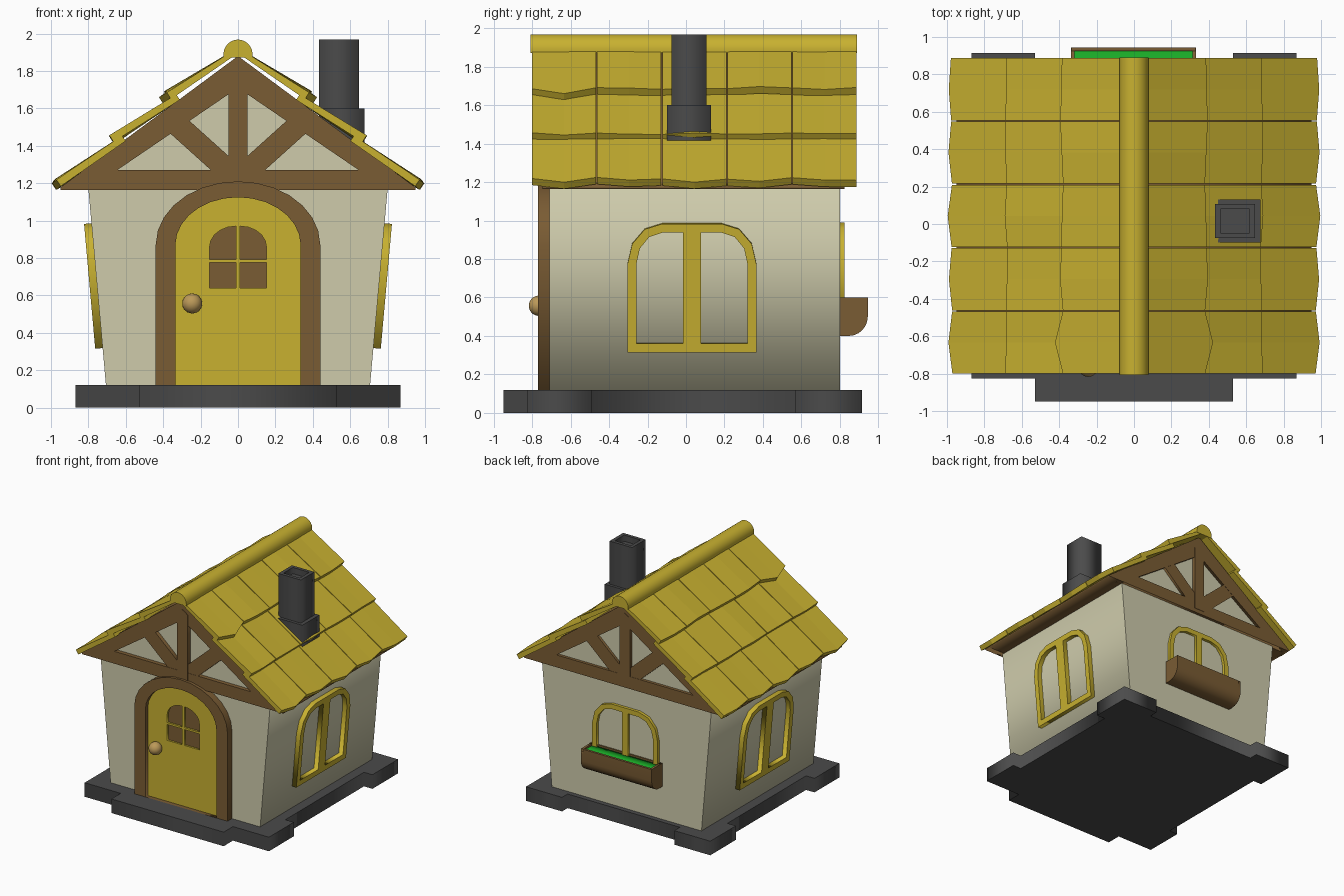
import bpy, bmesh, random
from math import sin, cos, pi, atan
from mathutils import Matrix, Vector

if "Cube" in bpy.data.objects:
    bpy.data.objects.remove(bpy.data.objects["Cube"])

random.seed(4)


def mat(name, r, g, b):
    m = bpy.data.materials.new(name)
    m.diffuse_color = (r, g, b, 1)
    m.use_nodes = True
    m.node_tree.nodes["Principled BSDF"].inputs["Base Color"].default_value = m.diffuse_color
    return m


YELLOW = mat("yellow", .58, .44, .03)
BROWN = mat("brown", .195, .107, .034)
CREAM = mat("cream", .62, .60, .41)
STONE = mat("stone", .07, .07, .07)
GREEN = mat("green", .01, .4, .02)
BRASS = mat("brass", .5, .32, .1)


def finish(name, bm, material, mirror=False, smooth=False):
    bmesh.ops.recalc_face_normals(bm, faces=bm.faces)
    me = bpy.data.meshes.new(name)
    bm.to_mesh(me)
    bm.free()
    me.materials.append(material)
    ob = bpy.data.objects.new(name, me)
    bpy.context.collection.objects.link(ob)
    if mirror:
        ob.modifiers.new("mirror", 'MIRROR').use_mirror_merge = False
    if smooth:
        bpy.ops.object.select_all(action='DESELECT')
        ob.select_set(True)
        bpy.context.view_layer.objects.active = ob
        bpy.ops.object.shade_smooth_by_angle(angle=0.7)
    return ob


def plate(name, loops, a, b, frame, material, mirror=False, smooth=False):
    """Filled outline with holes, extruded from a to b along the frame's local z."""
    cu = bpy.data.curves.new(name, 'CURVE')
    cu.dimensions, cu.fill_mode, cu.extrude = '2D', 'BOTH', abs(b - a) / 2
    for pts in loops:
        sp = cu.splines.new('POLY')
        sp.points.add(len(pts) - 1)
        for p, (x, y) in zip(sp.points, pts):
            p.co = (x, y, 0, 1)
        sp.use_cyclic_u = True
    tmp = bpy.data.objects.new("tmp", cu)
    bpy.context.collection.objects.link(tmp)
    me = bpy.data.meshes.new_from_object(tmp)
    bm = bmesh.new()
    bm.from_mesh(me)
    bpy.data.objects.remove(tmp)
    bpy.data.curves.remove(cu)
    bpy.data.meshes.remove(me)
    bmesh.ops.remove_doubles(bm, verts=bm.verts, dist=1e-5)
    bm.transform(frame @ Matrix.Translation((0, 0, (a + b) / 2)))
    return finish(name, bm, material, mirror, smooth)


def axes(x, y, z, origin=(0, 0, 0)):
    m = Matrix((x, y, z)).transposed().to_4x4()
    m.translation = Vector(origin)
    return m


UP = Matrix.Identity(4)
FRONT = axes((1, 0, 0), (0, 0, 1), (0, -1, 0))      # outline in x,z; depth is -y
SIDE = axes((0, 1, 0), (0, 0, 1), (1, 0, 0))        # outline in y,z; depth is x
T = atan(.0895)
WALL = axes((0, 1, 0), (sin(T), 0, cos(T)), (cos(T), 0, -sin(T)), (.695, .031, 0))


def rect(x0, x1, y0, y1):
    return [(x0, y0), (x1, y0), (x1, y1), (x0, y1)]


def arc(cx, cy, rx, ry, a0, a1, n):
    return [(cx + rx * cos(a0 + (a1 - a0) * i / n), cy + ry * sin(a0 + (a1 - a0) * i / n))
            for i in range(n + 1)]


def flip(pts):
    return [(-x, y) for x, y in reversed(pts)]


# Stone base: corner blocks and front step
half = [(.53, -.95), (.53, -.825), (.87, -.825), (.87, -.49), (.79, -.49), (.79, .57),
        (.87, .57), (.87, .915), (.53, .915), (.53, .84)]
plate("base", [half + flip(half)], 0, .12, UP, STONE)

# Walls flaring outward to the roof, with gables
half = [(.706, .12), (.8, 1.17), (0, 1.74)]
plate("walls", [half[:2] + [half[2]] + flip(half[:2])], -.80, .71, FRONT, CREAM)

# Roof boards
half = [(.80, 1.165), (.95, 1.165), (.95, 1.177)]
plate("roof_boards", [half + [(0, 1.88)] + flip(half) + [(0, 1.71)]], -.825, .745, FRONT, BROWN)

# Gable timbers, front and back
for end, a, b in (("front", .69, .745), ("back", -.825, -.78)):
    plate(end + "_tie_beam", [[(-.95, 1.165), (.95, 1.165), (.80, 1.27), (-.80, 1.27)]],
          a, b, FRONT, BROWN)
    plate(end + "_king_post", [[(-.05, 1.2), (.05, 1.2), (.05, 1.765), (0, 1.8), (-.05, 1.765)]],
          a - .003, b + .004, FRONT, BROWN)
    plate(end + "_braces", [[(.03, 1.167), (.03, 1.327), (.30, 1.57), (.38, 1.482)]],
          a + .002, b - .002, FRONT, BROWN, mirror=True)

# Roof tiles: three overlapping rows of five, with uneven lower edges
ROWS = [((0, 1.925), (.385, 1.685)), ((.33, 1.675), (.68, 1.45)), ((.62, 1.455), (.975, 1.215))]
Y0, STEP = -.803, .3385
for r, (top, low) in enumerate(ROWS):
    d = Vector((low[0] - top[0], 0, low[1] - top[1])).normalized()
    n = Vector((-d.z, 0, d.x))
    wave = []
    for k in range(11):
        slide = random.uniform(-.008, .008) + (.018 if r == 2 and k % 2 else 0)
        if r == 0 and k == 1:
            slide = .045
        wave.append(d * slide + n * random.uniform(-.004, .012))
    bm = bmesh.new()
    for c in range(5):
        ring = []
        for j in range(3):
            y = Y0 + STEP * (c + j / 2) + (.003, 0, -.003)[j]
            t = Vector((top[0], y, top[1]))
            l = Vector((low[0], y, low[1])) + wave[2 * c + j]
            t2 = t - n * .035
            if r == 0:
                t2.x = 0
            ring.append([bm.verts.new(p) for p in (t, l, l - n * .042, t2)])
        for p, q in zip(ring, ring[1:]):
            for i in range(4):
                bm.faces.new((p[i], p[(i + 1) % 4], q[(i + 1) % 4], q[i]))
        bm.faces.new(ring[0])
        bm.faces.new(ring[2][::-1])
    finish("roof_tiles_row_%d" % (r + 1), bm, YELLOW, mirror=True)

# Ridge cap
plate("ridge_cap", [arc(0, 1.888, .078, .08, -.2, pi + .2, 14)], -.89, .808, FRONT, YELLOW, smooth=True)

# Chimney
plate("chimney_foot", [rect(.45, .677, -.1, .13)], 1.36, 1.6, UP, STONE)
plate("chimney_stack", [rect(.434, .646, -.075, .107), rect(.463, .617, -.047, .079)],
      1.5, 1.968, UP, STONE)
plate("chimney_plug", [rect(.46, .62, -.05, .082)], 1.5, 1.915, UP, STONE)


# Windows
def window(w, z0, z1, f, m, rx=.18, ry=.21):
    right = arc(w - rx, z1 - ry, rx, ry, 0, pi / 2, 3)
    pane = [(m, z0 + f), (w - f, z0 + f)] + \
        arc(w - rx, z1 - ry, rx - f, ry - f, 0, pi / 2, 3) + [(m, z1 - f)]
    return [[(-w, z0), (w, z0)] + right + flip(right), pane, flip(pane)]


plate("side_windows", window(.335, .32, .99, .046, .046), -.005, .04, WALL, YELLOW, mirror=True)
plate("back_window", window(.31, .45, .99, .042, .028), -.825, -.79, FRONT, YELLOW)

# Flower box on the back wall
curve = arc(.845, .5, .1, .1, -pi / 2, 0, 6)
inner = arc(.845, .5, .08, .08, -pi / 2, 0, 6)
outline = [(.79, .6), (.79, .4)] + curve + [(.945, .6)]
trough = outline + [(.925, .6)] + inner[::-1] + [(.81, .42), (.81, .6)]
plate("flower_box", [trough], -.335, .33, SIDE, BROWN, smooth=True)
for side, a, b in (("left", -.337, -.317), ("right", .312, .332)):
    plate("flower_box_%s_end" % side, [outline], a, b, SIDE, BROWN)
plate("plants", [rect(.80, .93, .5, .585)], -.32, .315, SIDE, GREEN)


# Door with arched frame
def arch(w, h, n=14):
    return [(-w, .12), (w, .12)] + arc(0, .87, w, h, 0, pi, n)


plate("door_frame", [arch(.44, .34), [(x, y) for x, y in arch(.335, .255)]], .69, .77, FRONT, BROWN)
lower = rect(.012, .152, .64, .775)
upper = [(.012, .792), (.152, .792)] + arc(.012, .86, .14, .11, 0, pi / 2, 5)
plate("door", [arch(.338, .258), lower, flip(lower), upper, flip(upper)], .69, .738, FRONT, YELLOW)
plate("door_glass", [rect(-.17, .17, .62, .98)], .69, .722, FRONT, BROWN)

# Door knob
bm = bmesh.new()
bmesh.ops.create_uvsphere(bm, u_segments=24, v_segments=14, radius=.053,
                          matrix=Matrix.Translation((-.245, -.764, .557)))
finish("door_knob", bm, BRASS, smooth=True)
